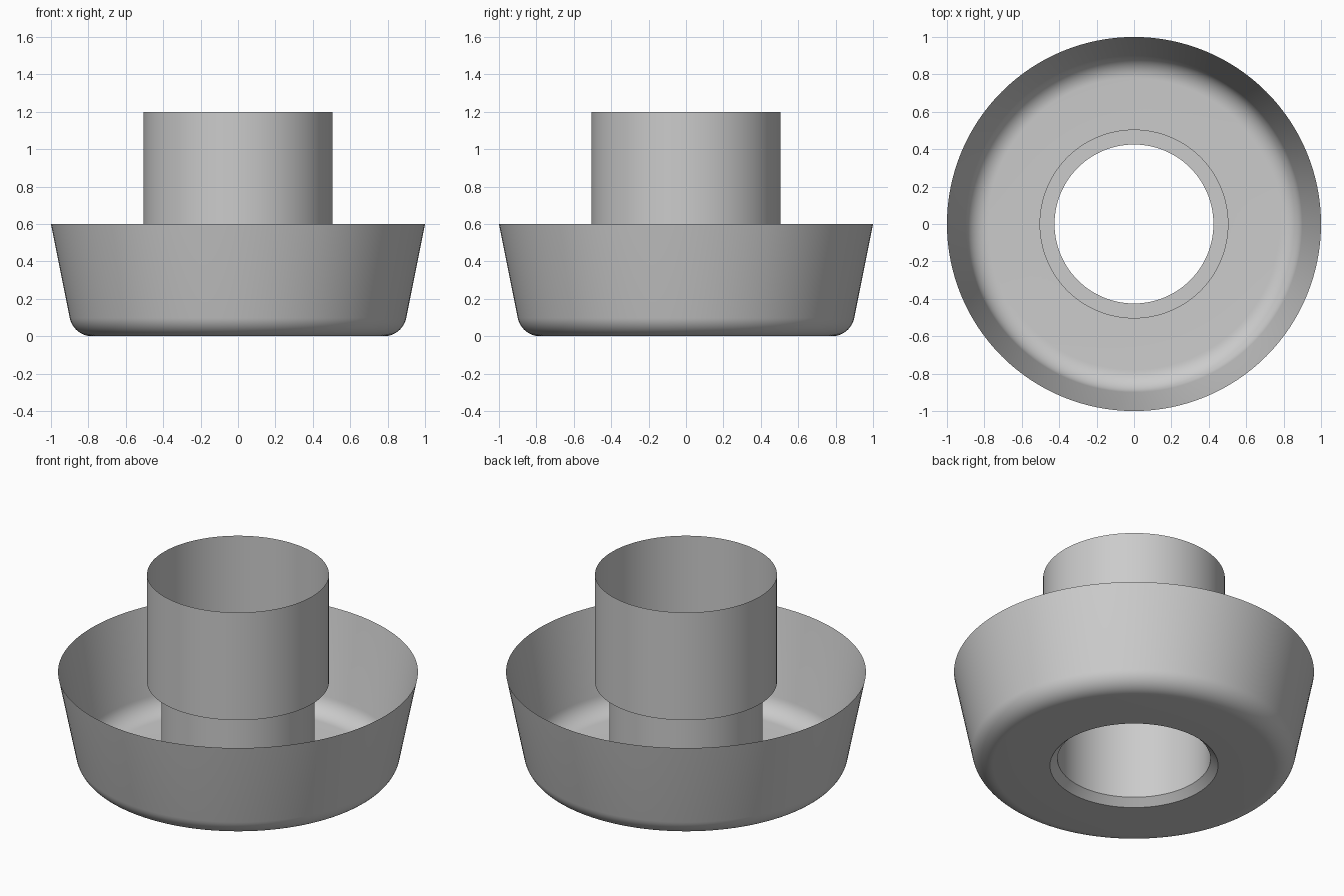
import bpy
import bmesh
from math import sin, cos, tan, pi, radians, atan2

if "Cube" in bpy.data.objects:
    bpy.data.objects.remove(bpy.data.objects["Cube"], do_unlink=True)

SEGMENTS = 128
RIM_R, RIM_Z = 1.0, 0.6
HOLE_R, CHAMFER = 0.425, 0.042
COLLAR_R, STEP_Z, TOP_Z = 0.505, 0.54, 1.2

grey = bpy.data.materials.new("plain_grey")
grey.use_nodes = True
colour = (0.6, 0.6, 0.6, 1.0)
grey.diffuse_color = colour
grey.node_tree.nodes["Principled BSDF"].inputs["Base Color"].default_value = colour


def lathe(name, profile):
    """Spin an (r, z) profile about the z axis into a thin smooth sheet."""
    bm = bmesh.new()
    rings = []
    for r, z in profile:
        rings.append([bm.verts.new((r * cos(2 * pi * i / SEGMENTS),
                                    r * sin(2 * pi * i / SEGMENTS), z))
                      for i in range(SEGMENTS)])
    for low, high in zip(rings, rings[1:]):
        for i in range(SEGMENTS):
            j = (i + 1) % SEGMENTS
            bm.faces.new((low[i], low[j], high[j], high[i]))
    mesh = bpy.data.meshes.new(name)
    bm.to_mesh(mesh)
    bm.free()
    mesh.materials.append(grey)
    obj = bpy.data.objects.new(name, mesh)
    bpy.context.collection.objects.link(obj)
    bpy.ops.object.select_all(action='DESELECT')
    obj.select_set(True)
    bpy.context.view_layer.objects.active = obj
    bpy.ops.object.shade_smooth_by_angle(angle=radians(30))
    return obj


# Bowl: chamfered hole, flat floor, rounded lower corner, flared wall
corner_r = 0.88
lean = atan2(RIM_R - corner_r, RIM_Z)
fillet = 0.122
centre_r = corner_r - fillet * tan((pi / 2 - lean) / 2)
STEPS = 12
arc = []
for k in range(STEPS + 1):
    a = -pi / 2 + (pi / 2 - lean) * k / STEPS
    arc.append((centre_r + fillet * cos(a), fillet + fillet * sin(a)))
lathe("bowl", [(HOLE_R, CHAMFER), (HOLE_R + CHAMFER, 0)] + arc + [(RIM_R, RIM_Z)])

# Narrow lower tube rising from the hole
lathe("lower_tube", [(HOLE_R, CHAMFER), (HOLE_R, STEP_Z)])

# Wider upper tube with its flat step
lathe("upper_tube", [(HOLE_R, STEP_Z), (COLLAR_R, STEP_Z), (COLLAR_R, TOP_Z)])
